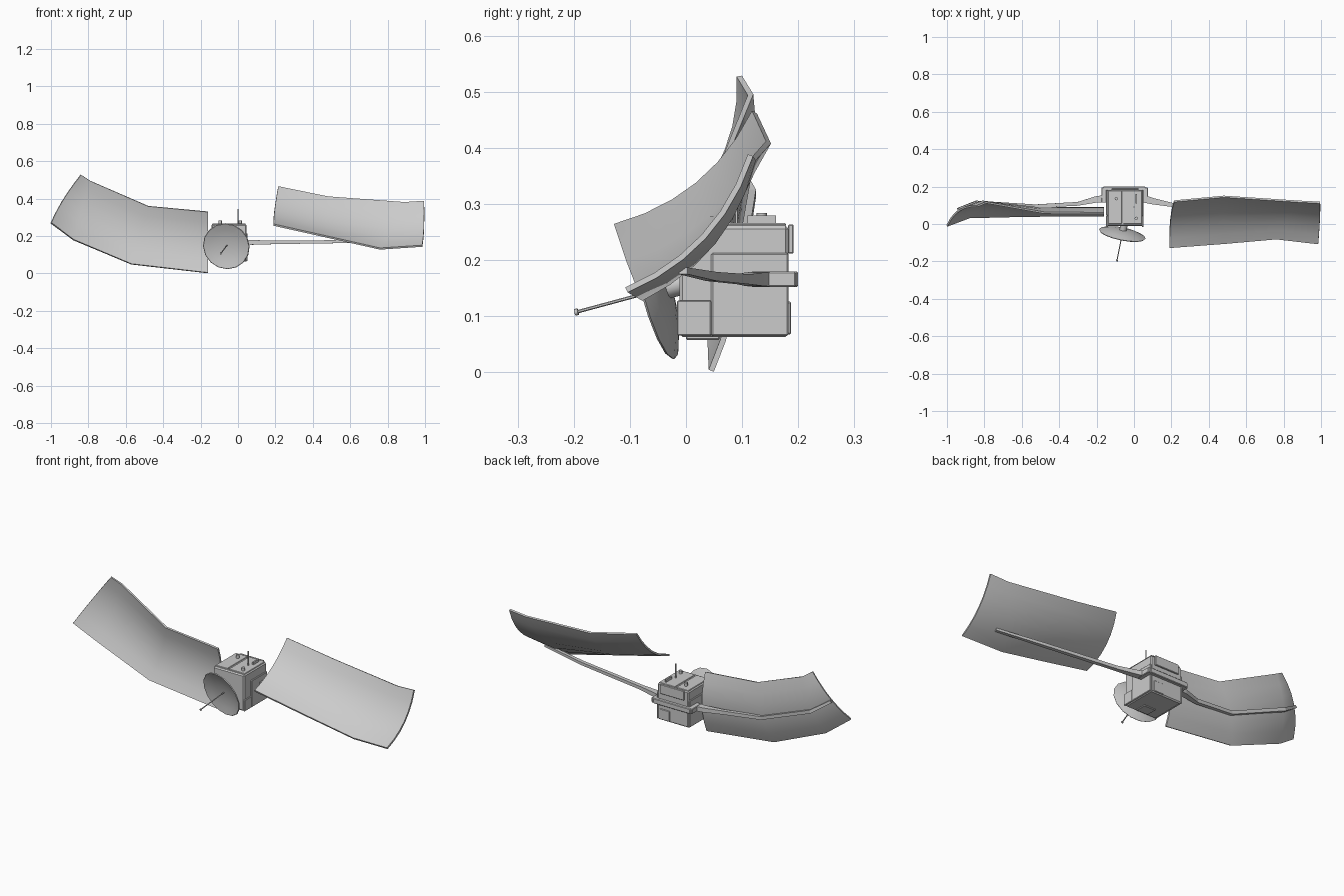
import bpy, bmesh, math
from mathutils import Vector as V

if "Cube" in bpy.data.objects:
    bpy.data.objects.remove(bpy.data.objects["Cube"])


def finish(name, bm, smooth=None, thickness=0):
    bmesh.ops.recalc_face_normals(bm, faces=bm.faces)
    me = bpy.data.meshes.new(name)
    bm.to_mesh(me)
    bm.free()
    ob = bpy.data.objects.new(name, me)
    bpy.context.collection.objects.link(ob)
    bpy.ops.object.select_all(action='DESELECT')
    ob.select_set(True)
    bpy.context.view_layer.objects.active = ob
    if thickness:
        m = ob.modifiers.new('thickness', 'SOLIDIFY')
        m.thickness, m.offset = thickness, 0
        bpy.ops.object.modifier_apply(modifier=m.name)
    if smooth:
        bpy.ops.object.shade_smooth_by_angle(angle=math.radians(smooth))
    return ob


def box(name, x, y, z, bevel=0.0):
    bm = bmesh.new()
    bmesh.ops.create_cube(bm, size=1)
    for v in bm.verts:
        v.co = V([(a + b) / 2 + c * (b - a) for c, (a, b) in zip(v.co, (x, y, z))])
    if bevel:
        bmesh.ops.bevel(bm, geom=bm.edges[:], offset=bevel, segments=1, affect='EDGES')
    return finish(name, bm)


def rod(name, a, b, r, sides=8):
    a, b = V(a), V(b)
    bm = bmesh.new()
    bmesh.ops.create_cone(bm, cap_ends=True, segments=sides, radius1=r, radius2=r, depth=(b - a).length)
    q = (b - a).to_track_quat('Z', 'Y')
    for v in bm.verts:
        v.co = q @ v.co + (a + b) / 2
    return finish(name, bm, 50)


def beam(name, pts, sizes):
    """Rectangular section swept along a path; sizes holds (width, height) per point."""
    pts = [V(p) for p in pts]
    bm = bmesh.new()
    rings = []
    for i, p in enumerate(pts):
        t = (pts[min(i + 1, len(pts) - 1)] - pts[max(i - 1, 0)]).normalized()
        s = t.cross(V((0, 0, 1))).normalized()
        u = s.cross(t)
        w, h = sizes[i]
        rings.append([bm.verts.new(p + s * a * w / 2 + u * b * h / 2)
                      for a, b in ((-1, -1), (1, -1), (1, 1), (-1, 1))])
    for r0, r1 in zip(rings, rings[1:]):
        for k in range(4):
            bm.faces.new((r0[k], r0[k - 1], r1[k - 1], r1[k]))
    bm.faces.new(rings[0])
    bm.faces.new(rings[-1])
    return finish(name, bm)


def panel_point(low, top, i, t, sag):
    n = len(low)
    span = (low[min(i + 1, n - 1)] + top[min(i + 1, n - 1)]) - (low[max(i - 1, 0)] + top[max(i - 1, 0)])
    nor = (top[i] - low[i]).cross(span).normalized()
    if nor.y < 0:
        nor = -nor
    return low[i].lerp(top[i], t) + nor * sag * 4 * t * (1 - t)


def panel(name, low, top, sag, seg=6):
    bm = bmesh.new()
    g = [[bm.verts.new(panel_point(low, top, i, k / seg, sag)) for k in range(seg + 1)]
         for i in range(len(low))]
    for i in range(len(low) - 1):
        for k in range(seg):
            bm.faces.new((g[i][k], g[i + 1][k], g[i + 1][k + 1], g[i][k + 1]))
    return finish(name, bm, 50, .01)


# Curved solar panels
left_low = [V(p) for p in ((-.16, .045, .003), (-.57, .043, .05), (-.88, .035, .18), (-1, -.01, .27))]
left_top = [V(p) for p in ((-.16, .057, .33), (-.48, .06, .36), (-.79, .115, .495), (-.84, .095, .528))]
right_low = [V(p) for p in ((.19, -.127, .26), (.48, -.105, .195), (.76, -.08, .132), (.985, -.106, .147))]
right_top = [V(p) for p in ((.215, .122, .464), (.48, .147, .41), (.89, .12, .38), (.995, .115, .387))]
panel('left_panel', left_low, left_top, .034)
panel('right_panel', right_low, right_top, .037)

# Support spars
back = [panel_point(left_low, left_top, i, .46, .034) + V((0, .011, 0)) for i in range(1, 4)]
beam('left_spar', [(-.15, .135, .166), (-.2, .132, .166), (-.30, .108, .166)] + back,
     [(.04, .026), (.034, .024), (.02, .02), (.018, .018), (.018, .018), (.014, .014)])
beam('right_spar', [(.05, .135, .166), (.1, .122, .166), (.2, .103, .166), (.6, .045, .171), (.86, -.005, .181)],
     [(.04, .026), (.034, .024), (.022, .018), (.02, .016), (.016, .012)])

# Yoke wrapped round the back of the body
box('yoke_back', (-.165, .062), (.18, .2), (.152, .18), .003)
for n, x in (('left', (-.174, -.14)), ('right', (.04, .074))):
    box('yoke_' + n, x, (.115, .196), (.152, .18), .003)

# Body
box('body', (-.143, .046), (-.012, .183), (.063, .262), .006)
for n, x in (('left', (-.149, -.14)), ('right', (.043, .052))):
    box('side_plate_' + n, x, (.045, .183), (.065, .213), .003)
    box('front_pod_' + n, x, (-.016, .045), (.066, .128), .002)
box('top_plate_left', (-.138, -.065), (.0, .178), (.26, .266), .002)
box('top_plate_right', (-.057, .041), (.0, .178), (.26, .266), .002)
box('back_plate', (-.12, .025), (.182, .192), (.212, .264), .002)
box('back_hatch', (-.03, .03), (.18, .187), (.068, .126), .002)
box('bottom_plate', (-.085, -.015), (.0, .06), (.058, .065), .002)

# Fittings on top
rod('top_knob_left', (-.095, .135, .26), (-.095, .135, .284), .009)
rod('top_knob_right', (.012, .03, .26), (.012, .03, .282), .009)
box('top_fin', (.009, .017), (.11, .16), (.262, .28))
rod('whip_antenna', (0, .09, .26), (0, .09, .345), .003, 6)

# Dish with feed rod
axis = V((-.2, -1, -.27)).normalized()
rim = V((-.0625, -.053, .146))
quat = axis.to_track_quat('Z', 'X')
profile = ((0, -.016), (.05, -.013), (.09, -.006), (.124, .004), (.127, 0), (.092, -.012), (.05, -.02), (0, -.023))
bm = bmesh.new()
vs = [bm.verts.new((r, 0, z)) for r, z in profile]
es = [bm.edges.new(p) for p in zip(vs, vs[1:])]
bmesh.ops.spin(bm, geom=vs + es, cent=(0, 0, 0), axis=(0, 0, 1), angle=2 * math.pi, steps=16)
bmesh.ops.remove_doubles(bm, verts=bm.verts, dist=.0005)
for v in bm.verts:
    v.co = quat @ v.co + rim
finish('dish', bm, 40)
rod('dish_mount', rim - axis * .06, rim - axis * .018, .02, 10)
rod('feed_rod', rim - axis * .02, rim + axis * .15, .003, 6)
rod('feed_tip', rim + axis * .147, rim + axis * .153, .006, 8)
